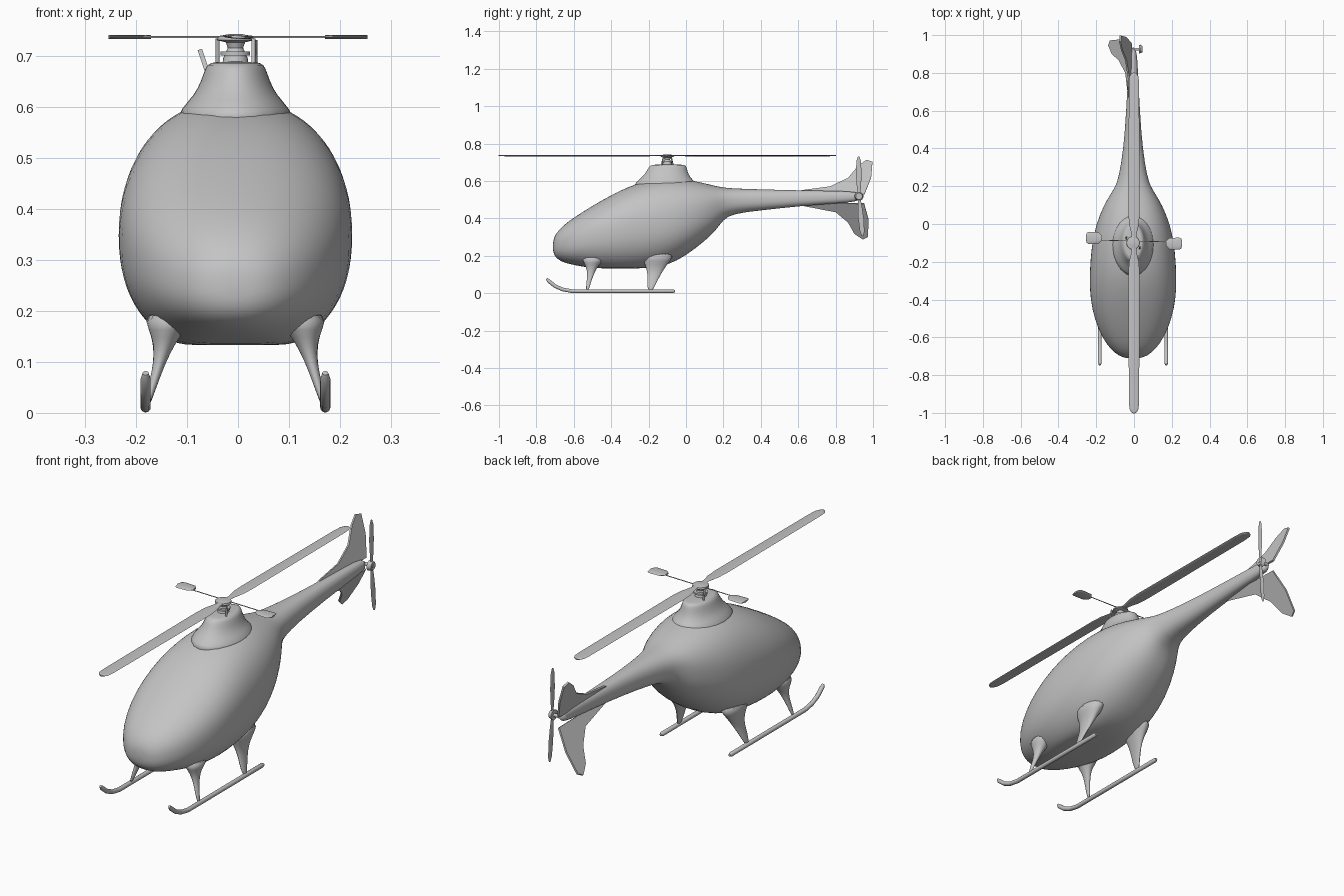
import bpy
import bmesh
from math import sin, cos, pi, copysign
from mathutils import Vector

default_cube = bpy.data.objects.get("Cube")
if default_cube:
    bpy.data.objects.remove(default_cube, do_unlink=True)

CENTRE_X = -0.005
ROTOR_Y = -0.1
ROTOR_Z = 0.736

grey = bpy.data.materials.new("plain grey")
grey.use_nodes = True
grey_value = (0.55, 0.55, 0.55, 1)
grey.diffuse_color = grey_value
grey.node_tree.nodes["Principled BSDF"].inputs["Base Color"].default_value = grey_value


def finish(name, bm, subdivide=0, sharp_angle=0.7):
    """Turn a bmesh into a smooth shaded object with the grey material."""
    bmesh.ops.recalc_face_normals(bm, faces=bm.faces)
    mesh = bpy.data.meshes.new(name)
    bm.to_mesh(mesh)
    bm.free()
    mesh.materials.append(grey)
    obj = bpy.data.objects.new(name, mesh)
    bpy.context.collection.objects.link(obj)
    if subdivide:
        modifier = obj.modifiers.new("smooth surface", "SUBSURF")
        modifier.levels = modifier.render_levels = subdivide
    bpy.ops.object.select_all(action="DESELECT")
    obj.select_set(True)
    bpy.context.view_layer.objects.active = obj
    bpy.ops.object.shade_smooth_by_angle(angle=sharp_angle)
    return obj


def loft(name, rings, subdivide=0, sharp_angle=0.7):
    """Skin a list of closed rings and cap both ends."""
    bm = bmesh.new()
    loops = [[bm.verts.new(point) for point in ring] for ring in rings]
    count = len(loops[0])
    for lower, upper in zip(loops, loops[1:]):
        for i in range(count):
            j = (i + 1) % count
            bm.faces.new((lower[i], lower[j], upper[j], upper[i]))
    bm.faces.new(loops[0])
    bm.faces.new(loops[-1])
    return finish(name, bm, subdivide, sharp_angle)


def ellipse(centre, half_u, half_v, u=(1, 0, 0), v=(0, 1, 0), count=20):
    centre, u, v = Vector(centre), Vector(u), Vector(v)
    angles = [2 * pi * i / count for i in range(count)]
    return [centre + u * half_u * cos(a) + v * half_v * sin(a) for a in angles]


def rod(name, start, end, radius, end_radius=None):
    start, end = Vector(start), Vector(end)
    axis = (end - start).normalized()
    u = axis.orthogonal().normalized()
    v = axis.cross(u)
    tip = radius if end_radius is None else end_radius
    return loft(name, [ellipse(start, radius, radius, u, v, 12),
                       ellipse(end, tip, tip, u, v, 12)])


def plate(name, outline, normal, thickness, subdivide=0):
    """Thin solid from an outline, centred on its own plane."""
    shift = Vector(normal).normalized() * thickness / 2
    points = [Vector(p) for p in outline]
    bm = bmesh.new()
    front = [bm.verts.new(p + shift) for p in points]
    back = [bm.verts.new(p - shift) for p in points]
    bm.faces.new(front)
    bm.faces.new(back)
    for i in range(len(points)):
        j = (i + 1) % len(points)
        bm.faces.new((front[i], front[j], back[j], back[i]))
    return finish(name, bm, subdivide)


# Fuselage and tail boom: y, bottom, widest height, top, half width
stations = [
    (-0.712, .225, .25, .275, .03), (-0.70, .19, .25, .315, .075),
    (-0.66, .165, .26, .36, .122), (-0.6, .15, .275, .405, .165),
    (-0.5, .125, .305, .468, .206), (-0.4, .112, .33, .525, .226),
    (-0.3, .112, .35, .574, .231), (-0.2, .122, .36, .604, .227),
    (-0.1, .147, .375, .616, .217), (0, .2, .4, .61, .196),
    (0.1, .278, .44, .588, .155), (0.16, .335, .465, .573, .118),
    (0.2, .395, .487, .565, .093), (0.25, .425, .492, .56, .075),
    (0.4, .443, .497, .555, .05), (0.6, .465, .505, .55, .036),
    (0.8, .48, .512, .547, .026), (0.94, .49, .516, .543, .02),
]


def body_section(y, bottom, middle, top, half_width, count=40):
    ring = []
    for i in range(count):
        c, s = cos(2 * pi * i / count), sin(2 * pi * i / count)
        x = copysign(abs(c) ** 0.88, c) * half_width
        rise = copysign(abs(s) ** 0.88, s)
        z = middle + rise * (top - middle if s > 0 else middle - bottom)
        ring.append((CENTRE_X + x, y, max(z, 0.133)))
    return ring


loft("fuselage", [body_section(*row) for row in stations], 1, 0.9)

# Rotor cowling: height, half width, front y, back y
cowl = [(.55, .135, -.31, .09), (.6, .105, -.262, .045), (.622, .082, -.235, .022),
        (.65, .068, -.213, .01), (.676, .06, -.2, .004), (.687, .052, -.187, -.003),
        (.688, .02, -.14, -.05)]
loft("rotor_cowling", [ellipse((CENTRE_X, (front + back) / 2, z), half, (back - front) / 2)
                       for z, half, front, back in cowl], 1)

# Mast and hub: height, radius
mast = [(.68, .026), (.695, .024), (.715, .015), (.726, .019), (.73, .036),
        (.738, .034), (.742, .012)]
loft("mast_and_hub", [ellipse((CENTRE_X, ROTOR_Y, z), r, r) for z, r in mast])

# Control linkage around the mast
rod("swashplate", (CENTRE_X, ROTOR_Y, .7), (CENTRE_X, ROTOR_Y, .708), .03)
for side in (-1, 1):
    x = CENTRE_X + side * .035
    rod("control_link", (x, ROTOR_Y - side * .03, .685), (x, ROTOR_Y - side * .02, .733), .004)

# Main blades: distance from hub, half chord
blade = [(.015, .012), (.05, .014), (.1, .026), (.16, .03), (.84, .027),
         (.88, .024), (.897, .014), (.902, .004)]
for side, name in ((-1, "front_main_blade"), (1, "rear_main_blade")):
    rings = [ellipse((0, ROTOR_Y + side * d, ROTOR_Z), half, .0035, (1, 0, .06 * side), (0, 0, 1), 12)
             for d, half in blade]
    loft(name, rings)

# Flybar with a paddle on each end
rod("flybar", (-.2, -.085, ROTOR_Z), (.2, -.095, ROTOR_Z), .002)
paddle = [(.17, .012), (.188, .03), (.24, .032), (.251, .026), (.254, .01)]
for side, name in ((1, "left_paddle"), (-1, "right_paddle")):
    rings = [ellipse((side * d, ROTOR_Y + .011 - side * .015, ROTOR_Z), half, .004,
                     (0, 1, 0), (0, 0, 1), 12) for d, half in paddle]
    loft(name, rings)

# Tail fins, both leaning to the right: y, z
upper_fin = [(.6, .535), (.62, .55), (.77, .57), (.866, .615), (.92, .68), (.965, .712),
             (.997, .702), (.99, .62), (.955, .53)]
lower_fin = [(.6, .485), (.62, .47), (.8, .435), (.866, .38), (.9, .32), (.945, .289),
             (.972, .303), (.977, .39), (.952, .48)]
plate("upper_tail_fin", [(-.018 - .33 * (z - .54), y, z) for y, z in upper_fin],
      (1, 0, .33), .009)
plate("lower_tail_fin", [(-.015 - .62 * (.48 - z), y, z) for y, z in lower_fin],
      (1, 0, -.62), .009)

# Tail rotor
TAIL = Vector((.036, .925, .518))
rod("tail_rotor_shaft", (CENTRE_X, TAIL.y, TAIL.z), (.046, TAIL.y, TAIL.z), .008)
rod("tail_rotor_hub", (.026, TAIL.y, TAIL.z), (.044, TAIL.y, TAIL.z), .024, .018)
tail_blade = [(.01, .006), (.05, .011), (.12, .015), (.19, .012), (.212, .004)]
for side in (-1, 1):
    axis = Vector((0, -.05 * side + .04, side))
    rings = [ellipse(TAIL + axis * d, half, .002, (0.1, 1, 0), (1, 0, 0), 12)
             for d, half in tail_blade]
    loft("upper_tail_blade" if side > 0 else "lower_tail_blade", rings)

# Landing gear: leg rows are height, x, half x, y, half y
front_leg = [(.2, .125, .06, -.49, .075), (.16, .135, .034, -.5, .045),
             (.135, .139, .021, -.505, .028), (.1, .148, .012, -.51, .017),
             (.06, .16, .009, -.52, .012), (.012, .174, .005, -.528, .008)]
rear_leg = [(.22, .125, .065, -.15, .1), (.17, .137, .034, -.157, .07),
            (.135, .14, .021, -.163, .05), (.1, .148, .012, -.17, .035),
            (.06, .16, .009, -.182, .026), (.03, .169, .007, -.188, .018),
            (.012, .174, .005, -.19, .008)]
skid_path = [(-.745, .078), (-.735, .066), (-.7, .038), (-.66, .02), (-.61, .011),
             (-.3, .011), (-.07, .011), (-.06, .011)]


def skid_rings(x):
    rings = []
    last = len(skid_path) - 1
    for i, (y, z) in enumerate(skid_path):
        before, after = skid_path[max(i - 1, 0)], skid_path[min(i + 1, last)]
        along = Vector((0, after[0] - before[0], after[1] - before[1])).normalized()
        radius = .006 if i in (0, last) else .01
        rings.append(ellipse((x, y, z), radius, radius, (1, 0, 0), along.cross((1, 0, 0)), 14))
    return rings


for side, word in ((1, "left"), (-1, "right")):
    for leg_name, rows in (("front_leg", front_leg), ("rear_leg", rear_leg)):
        loft(word + "_" + leg_name,
             [ellipse((CENTRE_X + side * x, y, z), half_x, half_y)
              for z, x, half_x, y, half_y in rows], 1)
    loft(word + "_skid", skid_rings(CENTRE_X + side * .176))
